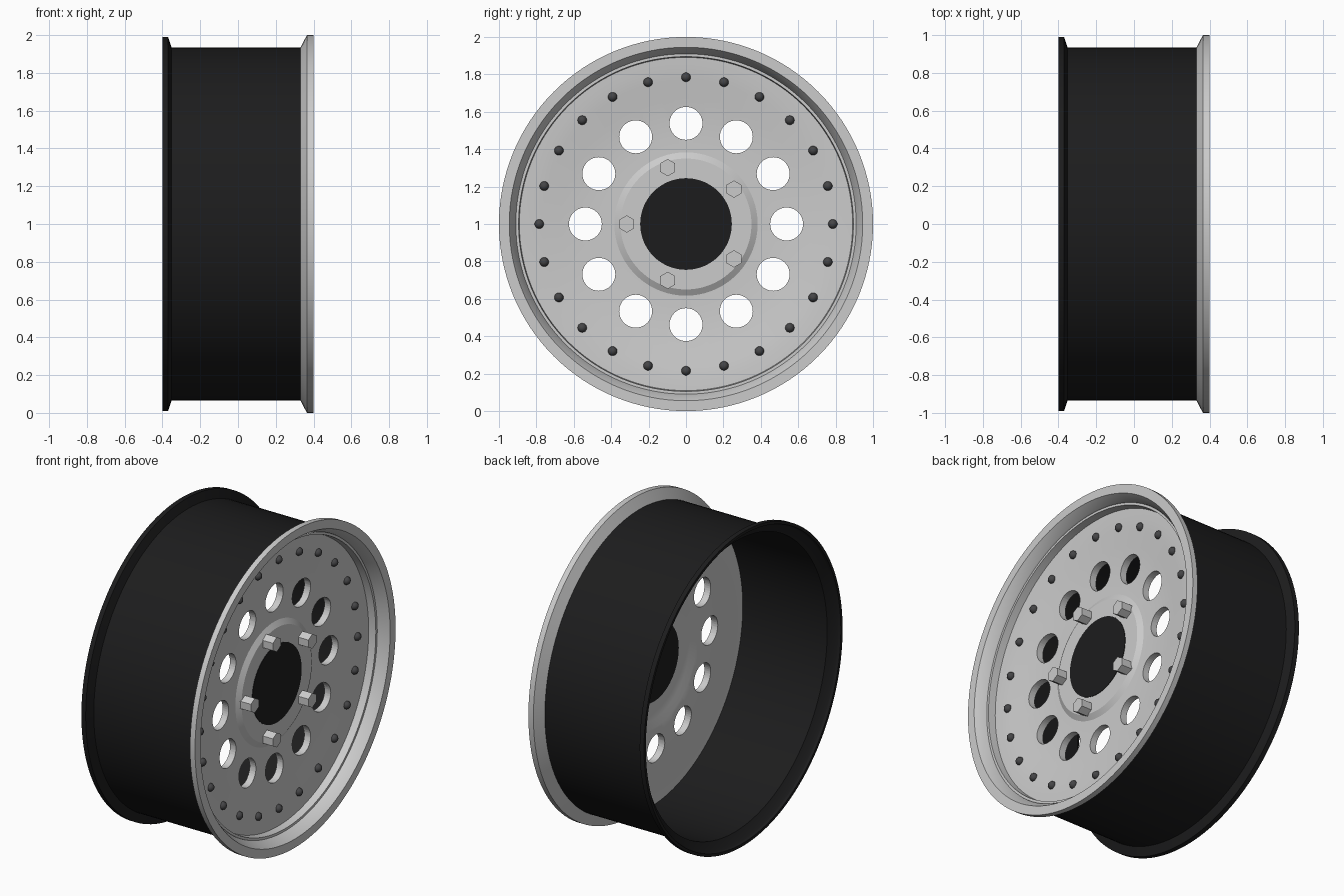
import bpy, bmesh
from math import cos, sin, pi, radians
from mathutils import Matrix, Vector

if "Cube" in bpy.data.objects:
    bpy.data.objects.remove(bpy.data.objects["Cube"])

CENTRE = Vector((0, 0, 1))
AXIS_X = Matrix.Rotation(pi / 2, 4, 'Y')


def material(name, v):
    m = bpy.data.materials.new(name)
    m.diffuse_color = (v, v, v * 1.05, 1)
    m.use_nodes = True
    m.node_tree.nodes["Principled BSDF"].inputs["Base Color"].default_value = m.diffuse_color
    return m


black = material("black_paint", 0.012)
dark = material("dark_steel", 0.06)


def finish(bm, name, mat=None, smooth=True):
    bmesh.ops.recalc_face_normals(bm, faces=bm.faces)
    mesh = bpy.data.meshes.new(name)
    bm.to_mesh(mesh)
    bm.free()
    ob = bpy.data.objects.new(name, mesh)
    bpy.context.collection.objects.link(ob)
    if mat:
        mesh.materials.append(mat)
    if smooth:
        shade(ob)
    return ob


def shade(ob):
    bpy.ops.object.select_all(action='DESELECT')
    ob.select_set(True)
    bpy.context.view_layer.objects.active = ob
    bpy.ops.object.shade_smooth_by_angle(angle=radians(25))


def lathe(name, profile, mat=None, n=128):
    """Revolve a closed (x, radius) profile about the wheel axle."""
    bm = bmesh.new()
    rings = [[bm.verts.new((x, r * cos(2 * pi * i / n), 1 + r * sin(2 * pi * i / n)))
              for x, r in profile] for i in range(n)]
    k = len(profile)
    for i in range(n):
        a, b = rings[i], rings[(i + 1) % n]
        for j in range(k):
            bm.faces.new((a[j], a[(j + 1) % k], b[(j + 1) % k], b[j]))
    return finish(bm, name, mat)


def cylinders(bm, count, ring, radius, x0, x1, segs, start=0.0, tip=None):
    """Circle of equal cylinders pointing along x."""
    for i in range(count):
        a = start + 2 * pi * i / count
        pos = CENTRE + Vector(((x0 + x1) / 2, ring * cos(a), ring * sin(a)))
        # local x becomes z, so turn the section to put points along y
        m = Matrix.Translation(pos) @ AXIS_X @ Matrix.Rotation(pi / 2, 4, 'Z')
        bmesh.ops.create_cone(bm, cap_ends=True, segments=segs, radius1=radius,
                              radius2=tip or radius, depth=x1 - x0, matrix=m)


# Barrel with rear flange
lathe("barrel", [(-0.40, 0.99), (-0.37, 0.99), (-0.352, 0.935), (0.335, 0.935),
                 (0.335, 0.915), (-0.345, 0.915), (-0.37, 0.955), (-0.385, 0.968),
                 (-0.40, 0.972)], black)

# Polished outer lip
lathe("outer_lip", [(0.33, 0.934), (0.365, 1.0), (0.40, 1.0), (0.40, 0.945),
                    (0.345, 0.912), (0.335, 0.91), (0.335, 0.895), (0.28, 0.89),
                    (0.28, 0.918), (0.33, 0.918)])

# Dished centre plate with raised hub
plate = lathe("centre_plate", [(0.27, 0.24), (0.27, 0.35), (0.25, 0.383), (0.25, 0.46),
                               (0.254, 0.56), (0.265, 0.67), (0.28, 0.77), (0.287, 0.84),
                               (0.289, 0.917), (0.245, 0.917), (0.24, 0.79), (0.22, 0.66),
                               (0.21, 0.56), (0.208, 0.40), (0.225, 0.36), (0.225, 0.24)])

# Twelve round vents
bm = bmesh.new()
cylinders(bm, 12, 0.538, 0.088, 0.1, 0.4, 40)
cutter = finish(bm, "vent_cutter", smooth=False)
cutter.hide_render = True
mod = plate.modifiers.new("vents", 'BOOLEAN')
mod.operation = 'DIFFERENCE'
mod.solver = 'EXACT'
mod.object = cutter
bpy.ops.object.select_all(action='DESELECT')
plate.select_set(True)
bpy.context.view_layer.objects.active = plate
# bake the cut while keeping smooth shading on the mesh
bpy.ops.object.modifier_apply(modifier=mod.name)
bpy.data.objects.remove(cutter, do_unlink=True)
shade(plate)

# Black centre cap
bm = bmesh.new()
cylinders(bm, 1, 0, 0.245, 0.222, 0.273, 64)
finish(bm, "centre_cap", black)

# Five hexagonal wheel bolts
bm = bmesh.new()
cylinders(bm, 5, 0.317, 0.046, 0.265, 0.34, 6, start=pi)
finish(bm, "wheel_bolts", smooth=False)

# Twenty-four domed rim rivets
bm = bmesh.new()
for i in range(24):
    a = 2 * pi * i / 24
    pos = CENTRE + Vector((0.281, 0.785 * cos(a), 0.785 * sin(a)))
    bmesh.ops.create_uvsphere(bm, u_segments=16, v_segments=10, radius=0.025,
                              matrix=Matrix.Translation(pos) @ AXIS_X)
finish(bm, "rim_rivets", dark)
